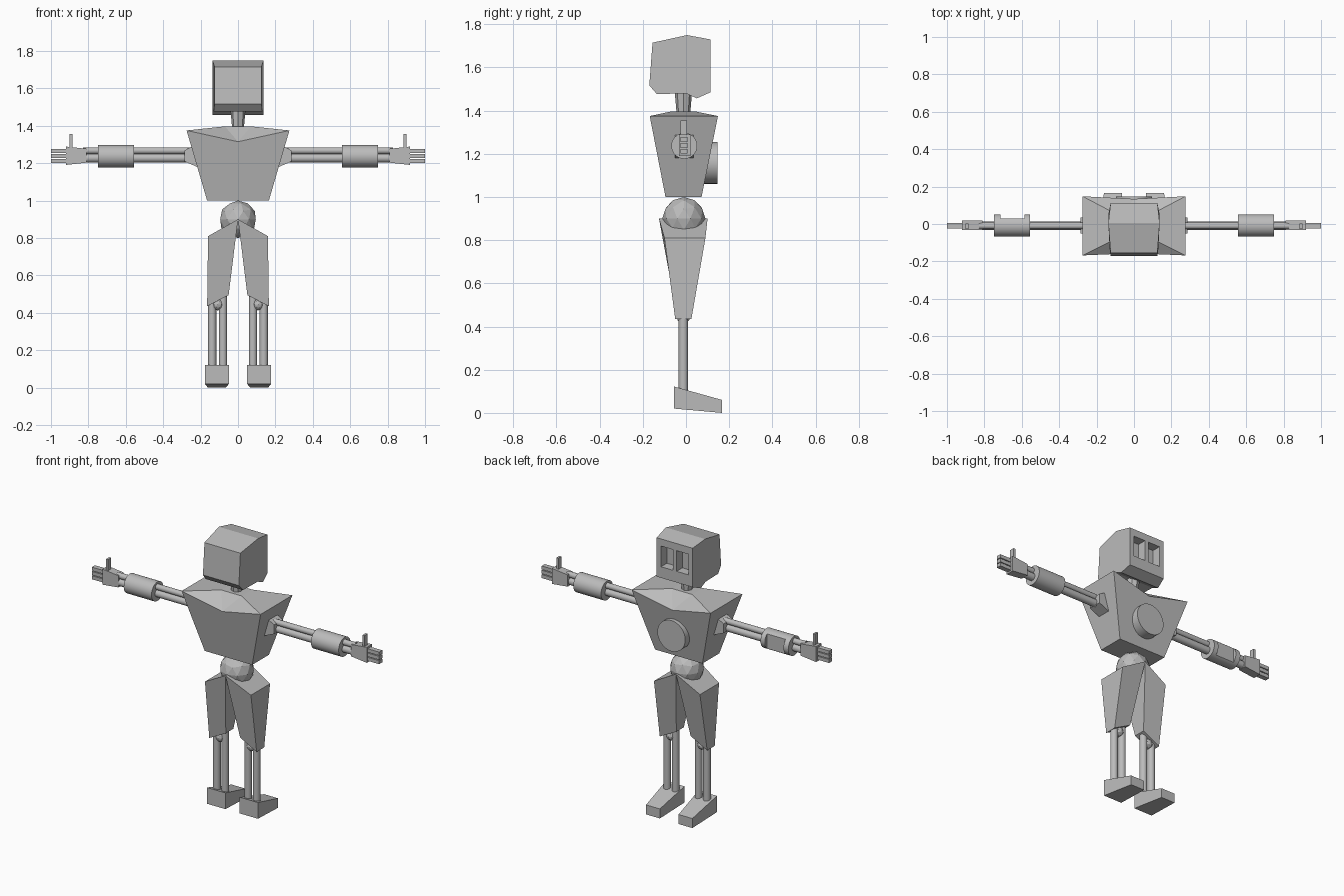
import bpy, bmesh, math
from mathutils import Vector

if "Cube" in bpy.data.objects:
    bpy.data.objects.remove(bpy.data.objects["Cube"])

grey = bpy.data.materials.new("plain grey")
grey.diffuse_color = (0.5, 0.5, 0.5, 1)
grey.use_nodes = True
grey.node_tree.nodes["Principled BSDF"].inputs["Base Color"].default_value = grey.diffuse_color


def finish(name, bm, smooth=False):
    bmesh.ops.recalc_face_normals(bm, faces=bm.faces)
    me = bpy.data.meshes.new(name)
    bm.to_mesh(me)
    bm.free()
    me.materials.append(grey)
    ob = bpy.data.objects.new(name, me)
    bpy.context.collection.objects.link(ob)
    if smooth:
        bpy.ops.object.select_all(action='DESELECT')
        ob.select_set(True)
        bpy.context.view_layer.objects.active = ob
        bpy.ops.object.shade_smooth_by_angle(angle=math.radians(35))
    return ob


def loft(name, rings):
    """Closed solid through rings with equal point counts."""
    bm = bmesh.new()
    vs = [[bm.verts.new(p) for p in r] for r in rings]
    n = len(vs[0])
    for a, b in zip(vs, vs[1:]):
        for i in range(n):
            j = (i + 1) % n
            bm.faces.new((a[i], a[j], b[j], b[i]))
    bm.faces.new(vs[0])
    bm.faces.new(vs[-1])
    return finish(name, bm)


def box(name, lo, hi):
    (x0, y0, z0), (x1, y1, z1) = lo, hi
    return loft(name, [[(x0, y0, z), (x1, y0, z), (x1, y1, z), (x0, y1, z)] for z in (z0, z1)])


def rod(name, a, b, r, r2=None, sides=20):
    a, b = Vector(a), Vector(b)
    d = b - a
    bm = bmesh.new()
    bmesh.ops.create_cone(bm, cap_ends=True, segments=sides, radius1=r,
                          radius2=r if r2 is None else r2, depth=d.length)
    bm.transform(d.to_track_quat('Z', 'Y').to_matrix().to_4x4())
    bmesh.ops.translate(bm, verts=bm.verts, vec=(a + b) / 2)
    return finish(name, bm, sides > 8)


def ball(name, c, r, sub):
    bm = bmesh.new()
    bmesh.ops.create_icosphere(bm, subdivisions=sub, radius=r)
    bmesh.ops.translate(bm, verts=bm.verts, vec=c)
    return finish(name, bm)


def cut(ob, cutter):
    cutter.hide_render = True
    cutter.hide_set(True)
    m = ob.modifiers.new("cut", 'BOOLEAN')
    m.operation = 'DIFFERENCE'
    m.solver = 'EXACT'
    m.object = cutter


# Head: side profile, widest through the middle, with two recessed eyes
top = [(-.155, 1.715, .125), (.005, 1.75, .137), (.113, 1.73, .125)]
bottom = [(.113, 1.485, .125), (.05, 1.457, .137), (0, 1.48, .137),
          (-.135, 1.477, .13), (-.17, 1.517, .125)]
outline = top + bottom
head = loft("head", [[(s * w, y, z) for y, z, w in outline] for s in (-1, 1)])
for s in (-1, 1):
    xs = sorted((s * .013, s * .095))
    cut(head, box("eye_cutter", (xs[0], .055, 1.555), (xs[1], .2, 1.685)))

# Neck
rod("neck", (0, -.012, 1.37), (0, -.012, 1.53), .03, .044, 8)

# Torso: tapered body, notched collar and raised neck platform
bm = bmesh.new()
rim = [(-.275, -.168, 1.375), (0, -.156, 1.315), (.275, -.168, 1.375),
       (.275, .148, 1.375), (0, .134, 1.315), (-.275, .148, 1.375)]
base = [(-.165, -.095, 1), (0, -.095, 1), (.165, -.095, 1),
        (.165, .072, 1), (0, .072, 1), (-.165, .072, 1)]
plat = [(-.07, -.065, 1.397), (.07, -.065, 1.397), (.07, .04, 1.397), (-.07, .04, 1.397)]
R, B, P = ([bm.verts.new(p) for p in pts] for pts in (rim, base, plat))
for i in range(6):
    j = (i + 1) % 6
    bm.faces.new((B[i], B[j], R[j], R[i]))
bm.faces.new(B)
bm.faces.new(P)
for f in ((R[0], R[1], P[0]), (R[1], P[1], P[0]), (R[1], R[2], P[1]),
          (R[2], R[3], P[2], P[1]), (R[3], R[4], P[2]), (R[4], P[3], P[2]),
          (R[4], R[5], P[3]), (R[5], R[0], P[0], P[3])):
    bm.faces.new(f)
finish("torso", bm)

# Chest disc and pelvis ball
rod("chest_disc", (0, .07, 1.158), (0, .146, 1.158), .097, sides=32)
ball("pelvis", (0, -.01, .9), .1, 2)

for s, side in ((-1, "left"), (1, "right")):
    def at(x, y, z):
        return (s * x, y, z)

    def sbox(name, x0, x1, y0, y1, z0, z1):
        a, b = sorted((s * x0, s * x1))
        return box(f"{side}_{name}", (a, y0, z0), (b, y1, z1))

    # Shoulder plate
    prof = [(.2, 1.295), (.24, 1.292), (.287, 1.268), (.287, 1.21), (.2, 1.172)]
    loft(f"{side}_shoulder", [[at(x, y, z) for x, z in prof] for y in (-.05, .035)])

    # Arm rods and forearm sleeve
    rod(f"{side}_upper_arm_rod", at(.25, -.01, 1.267), at(.83, -.01, 1.267), .018)
    rod(f"{side}_lower_arm_rod", at(.25, -.01, 1.227), at(.83, -.01, 1.227), .023)
    arm = rod(f"{side}_forearm", at(.555, -.008, 1.237), at(.748, -.008, 1.237), .06, sides=32)
    if s < 0:
        cut(arm, box("forearm_cutter", (-.715, .03, 1.1), (-.585, .2, 1.4)))

    # Hand, three fingers and thumb
    loft(f"{side}_hand", [[at(x, y, z) for y, z in
         ((-.033, 1.24 - h), (.02, 1.24 - h), (.02, 1.24 + h), (-.033, 1.24 + h))]
         for x, h in ((.81, .037), (.92, .049))])
    for z in (1.212, 1.239, 1.266):
        sbox("finger", .91, 1.0, -.025, .006, z - .011, z + .011)
    sbox("thumb", .886, .9, -.026, .004, 1.26, 1.355)

    # Thigh
    loft(f"{side}_thigh", [[at(x, y0, z0), at(x, y1, z0), at(x2, y3, z1), at(x2, y2, z1)]
         for x, y0, y1, z0, x2, y2, y3, z1 in
         ((0, -.125, .1, .9, .16, -.1, .09, .81),
          (.05, -.05, .025, .495, .165, -.05, .025, .435))])

    # Knee ball and twin shin rods
    ball(f"{side}_knee", at(.108, -.012, .445), .032, 2)
    for x in (.08, .138):
        rod(f"{side}_shin_rod", at(x, -.012, .08), at(x, -.012, .5), .022)

    # Foot: wedge narrowing at the toe
    loft(f"{side}_foot", [[at(.113 - w, y, z0), at(.113 + w, y, z0),
                           at(.113 + w, y, z1), at(.113 - w, y, z1)]
         for y, w, z0, z1 in ((-.055, .064, .02, .122), (.167, .048, 0, .06))])
